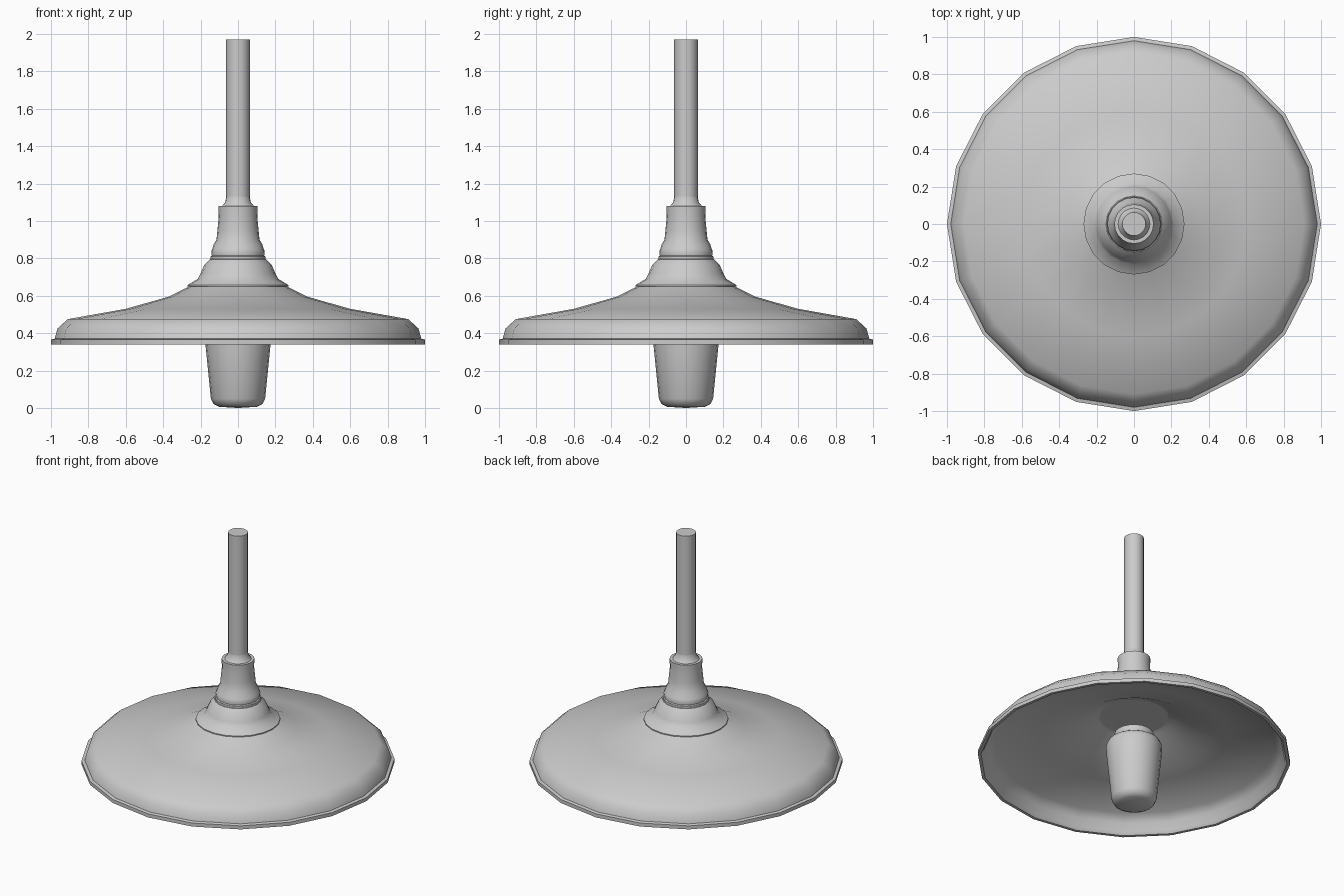
import bpy, bmesh, math

if "Cube" in bpy.data.objects:
    bpy.data.objects.remove(bpy.data.objects["Cube"])

SIDES = 20


def lathe(name, profile, angle=40):
    """Spin a list of (radius, z) points about z into a smooth-shaded part."""
    bm = bmesh.new()
    rings = []
    for r, z in profile:
        if r < 1e-5:
            rings.append([bm.verts.new((0, 0, z))])
        else:
            rings.append([bm.verts.new((r * math.cos(2 * math.pi * i / SIDES),
                                        r * math.sin(2 * math.pi * i / SIDES), z))
                          for i in range(SIDES)])
    for a, b in zip(rings, rings[1:]):
        for i in range(SIDES):
            j = (i + 1) % SIDES
            corners = [a[i % len(a)], a[j % len(a)], b[j % len(b)], b[i % len(b)]]
            bm.faces.new(list(dict.fromkeys(corners)))
    bmesh.ops.recalc_face_normals(bm, faces=bm.faces)
    mesh = bpy.data.meshes.new(name)
    bm.to_mesh(mesh)
    bm.free()
    obj = bpy.data.objects.new(name, mesh)
    bpy.context.collection.objects.link(obj)
    bpy.ops.object.select_all(action='DESELECT')
    obj.select_set(True)
    bpy.context.view_layer.objects.active = obj
    bpy.ops.object.shade_smooth_by_angle(angle=math.radians(angle))
    return obj


# Wide shade: outer skin, rolled rim, then the inner skin
lathe("shade", [(0, 0.69), (0.18, 0.685), (0.25, 0.655), (0.37, 0.595), (0.60, 0.53),
                (0.91, 0.475), (0.965, 0.425), (0.98, 0.37), (1.0, 0.365), (1.0, 0.34),
                (0.98, 0.34), (0.965, 0.36), (0.95, 0.415), (0.90, 0.46), (0.60, 0.515),
                (0.37, 0.58), (0.25, 0.64), (0.17, 0.67), (0, 0.675)])

# Flared collar resting on the shade
lathe("collar", [(0, 0.655), (0.27, 0.65), (0.27, 0.657), (0.215, 0.69), (0.20, 0.72),
                 (0.18, 0.765), (0.15, 0.795), (0, 0.80)])

# Ribbed socket neck with a lipped top
lathe("socket_neck", [(0, 0.79), (0.147, 0.795), (0.147, 0.81), (0.14, 0.815),
                      (0.143, 0.84), (0.137, 0.85), (0.13, 0.875), (0.115, 0.90),
                      (0.11, 0.95), (0.103, 1.02), (0.105, 1.08), (0.085, 1.08),
                      (0.068, 1.10), (0.063, 1.13), (0, 1.13)])

# Hanging rod
lathe("rod", [(0, 1.06), (0.063, 1.06), (0.063, 1.97), (0, 1.97)])

# Tapered bulb with a short base
lathe("bulb", [(0, 0.0), (0.10, 0.006), (0.13, 0.02), (0.145, 0.05), (0.175, 0.35),
               (0.18, 0.43), (0.165, 0.46), (0.125, 0.485), (0.13, 0.505),
               (0.125, 0.525), (0, 0.53)], 60)
